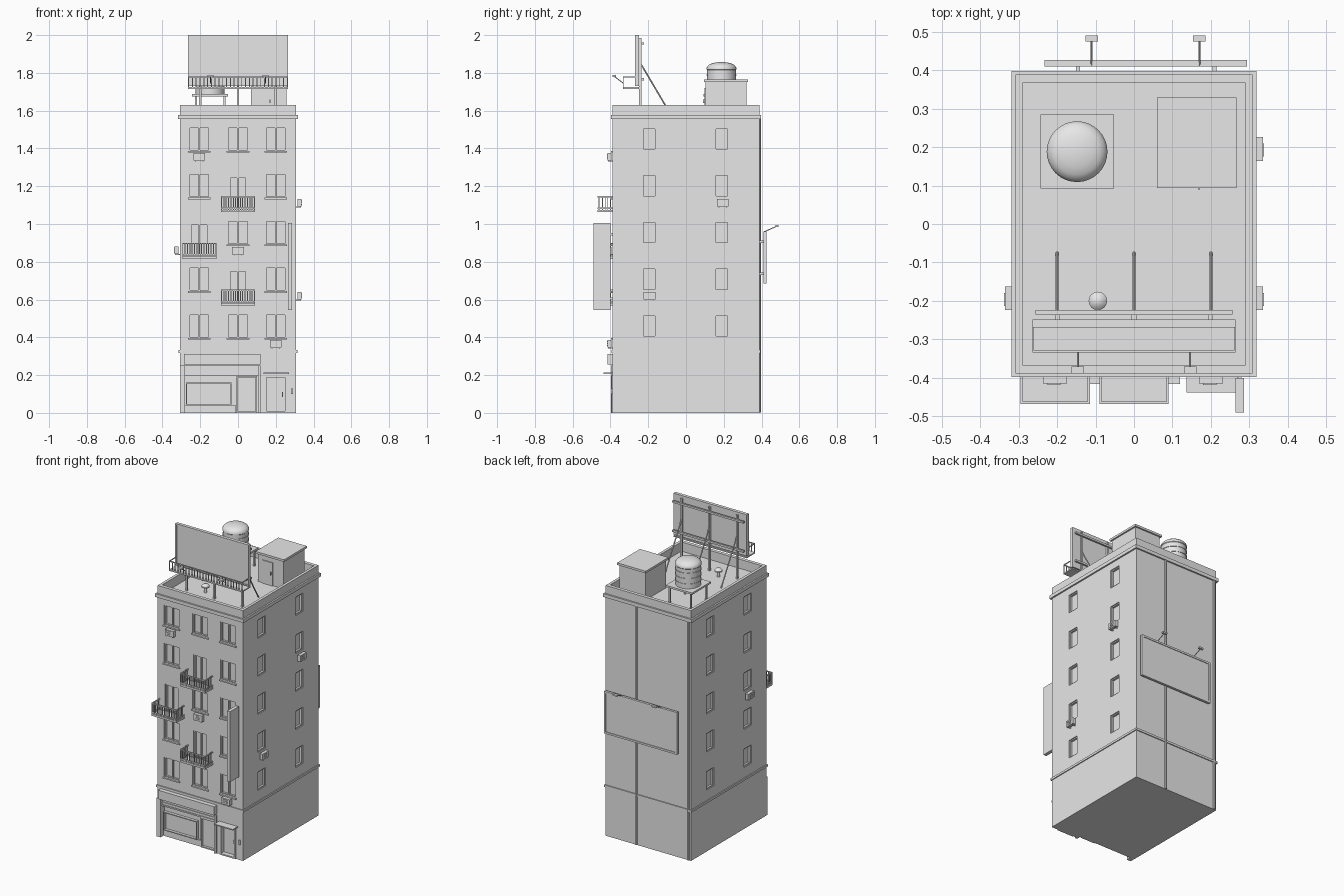
import bpy, bmesh, math
from mathutils import Vector

cube = bpy.data.objects.get("Cube")
if cube:
    bpy.data.objects.remove(cube, do_unlink=True)

GREY = bpy.data.materials.new("plain_grey")
GREY.use_nodes = True
GREY.diffuse_color = (0.8, 0.8, 0.8, 1)
GREY.node_tree.nodes["Principled BSDF"].inputs["Base Color"].default_value = (0.8, 0.8, 0.8, 1)

HX, HY, TOP, DECK = 0.308, 0.388, 1.63, 1.57


class Part:
    """Collects simple solids into one named object."""
    def __init__(self, name):
        self.name, self.bm = name, bmesh.new()

    def box(self, x0, x1, y0, y1, z0, z1):
        verts = bmesh.ops.create_cube(self.bm, size=1)["verts"]
        for v in verts:
            v.co = ((x0 + x1) / 2 + v.co.x * (x1 - x0), (y0 + y1) / 2 + v.co.y * (y1 - y0),
                    (z0 + z1) / 2 + v.co.z * (z1 - z0))

    def wall(self, side, u0, u1, d0, d1, z0, z1):
        """Box placed on a wall: u runs along it, d points out of it."""
        if side in ("front", "back"):
            s = -1 if side == "front" else 1
            y = sorted((s * (HY + d0), s * (HY + d1)))
            self.box(u0, u1, *y, z0, z1)
        else:
            s = 1 if side == "left" else -1
            x = sorted((s * (HX + d0), s * (HX + d1)))
            self.box(*x, u0, u1, z0, z1)

    def frame(self, side, u0, u1, d0, d1, z0, z1, t):
        for a, b in ((u0, u0 + t), (u1 - t, u1)):
            self.wall(side, a, b, d0, d1, z0, z1)
        for a, b in ((z0, z0 + t), (z1 - t, z1)):
            self.wall(side, u0 + t, u1 - t, d0, d1, a, b)

    def rod(self, a, b, r, n=8):
        a, b = Vector(a), Vector(b)
        verts = bmesh.ops.create_cone(self.bm, cap_ends=True, segments=n, radius1=r, radius2=r,
                                      depth=(b - a).length)["verts"]
        q = (b - a).to_track_quat("Z", "Y")
        for v in verts:
            v.co = q @ v.co + (a + b) / 2

    def lathe(self, x, y, profile, n=32):
        rings = [[self.bm.verts.new((x + r * math.cos(i * math.tau / n),
                                     y + r * math.sin(i * math.tau / n), z)) for i in range(n)]
                 for r, z in profile]
        for lo, hi in zip(rings, rings[1:]):
            for i in range(n):
                j = (i + 1) % n
                self.bm.faces.new((lo[i], lo[j], hi[j], hi[i]))
        self.bm.faces.new(rings[0][::-1])
        self.bm.faces.new(rings[-1])

    def done(self, smooth=False):
        mesh = bpy.data.meshes.new(self.name)
        self.bm.to_mesh(mesh)
        self.bm.free()
        mesh.materials.append(GREY)
        ob = bpy.data.objects.new(self.name, mesh)
        bpy.context.collection.objects.link(ob)
        bpy.ops.object.select_all(action="DESELECT")
        ob.select_set(True)
        bpy.context.view_layer.objects.active = ob
        if smooth:
            bpy.ops.object.shade_smooth_by_angle(angle=math.radians(35))
        return ob


# Layout of windows and balconies
ROWS = [0.46 + 0.2475 * i for i in range(5)]
BALCONIES = [(0, 1), (-0.205, 2), (0, 3)]
openings = []
for i, z in enumerate(ROWS):
    for u in (-0.205, 0, 0.2):
        if (u, i) in BALCONIES:
            openings.append(("front", u, 0.048, z - 0.13, z + 0.047, True))
        else:
            openings.append(("front", u, 0.056, z - 0.065, z + 0.066, False))
    for side in ("left", "right"):
        for u in (-0.194, 0.19):
            openings.append((side, u, 0.038, z - 0.06, z + 0.06, False))

# Main block with openings and the roof well cut out
body = Part("building_body")
body.box(-HX, HX, -HY, HY, 0, TOP)
cut = Part("opening_cutter")
cut.box(-0.29, 0.29, -0.366, 0.366, DECK, TOP + 0.1)
for side, u, w, z0, z1, door in openings:
    cut.wall(side, u - w, u + w, -0.018, 0.05, z0, z1)
cut.wall("front", -0.28, 0.105, -0.03, 0.05, -0.05, 0.25)
cut.wall("front", 0.15, 0.25, -0.025, 0.05, -0.05, 0.19)
cutter = cut.done()
cutter.hide_render = True
block = body.done()
mod = block.modifiers.new("openings", "BOOLEAN")
mod.operation, mod.solver, mod.object = "DIFFERENCE", "EXACT", cutter
bpy.ops.object.modifier_apply(modifier=mod.name)
bpy.data.objects.remove(cutter, do_unlink=True)

# Window frames and sills
p = Part("window_frames")
for side, u, w, z0, z1, door in openings:
    p.frame(side, u - w, u + w, -0.018, -0.006, z0, z1, 0.007)
    if side == "front":
        p.wall(side, u - 0.004, u + 0.004, -0.018, -0.006, z0, z1)
        if not door:
            p.wall(side, u - w - 0.004, u + w + 0.004, -0.018, 0.008, z0 - 0.007, z0 + 0.002)
p.done()

# Cornice and belt course
p = Part("cornice_and_belt")
for z0, z1, out in ((1.556, 1.578, 0.01), (0.318, 0.332, 0.006)):
    for side, h in (("front", HX), ("back", HX)):
        p.wall(side, -h - out, h + out, 0, out, z0, z1)
    for side in ("left", "right"):
        p.wall(side, -HY, HY, 0, out, z0, z1)
p.done()

# Balconies
p = Part("balconies")
for u, i in BALCONIES:
    f = ROWS[i] - 0.14
    a, b = u - 0.09, u + 0.09
    p.wall("front", a, b, 0, 0.08, f, f + 0.012)
    for z in (f + 0.018, f + 0.078):
        p.wall("front", a, b, 0.074, 0.08, z, z + 0.007)
        for e in (a, b - 0.006):
            p.wall("front", e, e + 0.006, 0, 0.074, z, z + 0.007)
    for k in range(15):
        x = a + k * 0.0125
        p.wall("front", x, x + 0.005, 0.075, 0.079, f, f + 0.08)
    for k in range(5):
        for e in (a + 0.001, b - 0.005):
            p.wall("front", e, e + 0.004, 0.01 + k * 0.014, 0.014 + k * 0.014, f, f + 0.08)
p.done()

# Air conditioners
p = Part("air_conditioners")
for side, u, z in (("front", -0.205, 1.353), ("front", 0, 0.857), ("front", 0.2, 0.365),
                   ("left", 0.195, 1.11), ("left", -0.193, 0.617), ("right", -0.193, 0.86)):
    p.wall(side, u - 0.031, u + 0.031, 0.006, 0.027, z - 0.018, z + 0.022)
    for k in range(3):
        p.wall(side, u - 0.02, u + 0.014, 0.027, 0.03, z - 0.01 + k * 0.01, z - 0.005 + k * 0.01)
    for e in (-0.022, 0.018):
        p.wall(side, u + e, u + e + 0.004, 0, 0.026, z - 0.023, z - 0.018)
p.done()

# Shopfront
p = Part("shopfront")
p.wall("front", -0.285, 0.12, 0, 0.028, 0.256, 0.313)
p.wall("front", -0.308, -0.28, 0, 0.01, 0, 0.25)
p.wall("front", 0.105, 0.12, 0, 0.01, 0, 0.25)
for k in range(6):
    p.wall("front", -0.28, 0.105, -0.03, -0.008 - 0.004 * (k % 2), 0.198 + k * 0.0087, 0.2067 + k * 0.0087)
p.wall("front", -0.28, -0.01, -0.03, -0.02, 0, 0.04)
p.frame("front", -0.275, -0.035, -0.03, -0.012, 0.04, 0.16, 0.006)
p.frame("front", -0.008, 0.1, -0.03, -0.014, 0, 0.196, 0.008)
p.done()

# Entrance door and canopy
p = Part("entrance")
p.frame("front", 0.143, 0.257, -0.025, 0.006, 0, 0.197, 0.009)
p.wall("front", 0.136, 0.27, 0, 0.05, 0.207, 0.214)
p.wall("front", 0.232, 0.238, -0.025, -0.012, 0.085, 0.11)
p.wall("front", 0.28, 0.29, 0, 0.008, 0.1, 0.13)
p.done()

# Blade sign on the front
p = Part("blade_sign")
p.wall("front", 0.264, 0.286, 0.012, 0.102, 0.546, 1.005)
for z in (0.6, 0.94):
    p.wall("front", 0.271, 0.279, 0, 0.012, z, z + 0.012)
p.done()

# Rear drainpipes
p = Part("drainpipes")
for x in (0.083, -0.29):
    p.rod((x, HY + 0.002, 0.002), (x, HY + 0.002, 1.556), 0.007, 10)
p.done(True)

# Rear billboard with lamps
p = Part("rear_billboard")
p.wall("back", -0.228, 0.29, 0.022, 0.034, 0.69, 0.955)
p.frame("back", -0.232, 0.294, 0.022, 0.038, 0.685, 0.96, 0.012)
for x in (-0.146, 0.209):
    for z in (0.73, 0.9):
        p.wall("back", x - 0.005, x + 0.005, 0, 0.022, z, z + 0.012)
for x in (-0.11, 0.17):
    p.rod((x, 0.412, 0.958), (x, 0.48, 0.988), 0.0025)
    p.box(x - 0.016, x + 0.016, 0.474, 0.49, 0.984, 0.994)
p.done()

# Roof billboard, its supports, catwalk and lamps
p = Part("roof_billboard")
p.box(-0.26, 0.26, -0.264, -0.248, 1.735, 1.995)
for x in (-0.264, 0.256):
    p.box(x, x + 0.008, -0.269, -0.248, 1.73, 2)
for z in (1.73, 1.992):
    p.box(-0.256, 0.256, -0.269, -0.248, z, z + 0.008)
for x in (-0.2, 0, 0.2):
    p.box(x - 0.006, x + 0.006, -0.248, -0.235, DECK, 1.985)
    p.rod((x, -0.238, 1.846), (x, -0.075, DECK), 0.004)
for z in (1.76, 1.95):
    p.box(-0.256, 0.256, -0.235, -0.223, z, z + 0.012)
p.done()
p = Part("catwalk")
p.box(-0.264, 0.264, -0.333, -0.248, 1.716, 1.724)
p.box(-0.264, 0.264, -0.334, -0.329, 1.776, 1.782)
for k in range(27):
    x = -0.264 + k * 0.0201
    p.box(x, x + 0.005, -0.333, -0.33, 1.724, 1.776)
for x in (-0.264, 0.26):
    p.box(x, x + 0.004, -0.333, -0.268, 1.776, 1.782)
for x in (-0.146, 0.146):
    p.rod((x, -0.331, 1.745), (x, -0.378, 1.78), 0.0025)
    p.box(x - 0.016, x + 0.016, -0.389, -0.371, 1.777, 1.788)
p.done()

# Roof hut
p = Part("roof_hut")
p.box(0.07, 0.256, 0.104, 0.319, DECK, 1.752)
p.box(0.06, 0.266, 0.094, 0.329, 1.752, 1.766)
p.box(0.105, 0.18, 0.098, 0.104, DECK, 1.72)
p.box(0.166, 0.172, 0.09, 0.098, 1.64, 1.66)
p.done()

# Water tank on its stand
p = Part("tank_stand")
p.box(-0.243, -0.052, 0.092, 0.284, 1.676, 1.688)
for x in (-0.228, -0.076):
    for y in (0.106, 0.262):
        p.box(x, x + 0.01, y, y + 0.01, DECK, 1.676)
p.done()
p = Part("water_tank")
p.lathe(-0.148, 0.188, [(0.076, 1.688), (0.076, 1.815), (0.079, 1.818), (0.079, 1.826), (0.072, 1.838),
                        (0.06, 1.847), (0.04, 1.853), (0.018, 1.857)])
for z in (1.715, 1.75, 1.785):
    p.lathe(-0.148, 0.188, [(0.079, z), (0.079, z + 0.006)])
p.done(True)

# Mushroom vent
p = Part("roof_vent")
p.lathe(-0.094, -0.2, [(0.009, DECK), (0.009, 1.608)], 16)
p.lathe(-0.094, -0.2, [(0.024, 1.606), (0.024, 1.614), (0.015, 1.623), (0.004, 1.626)], 16)
p.done(True)
